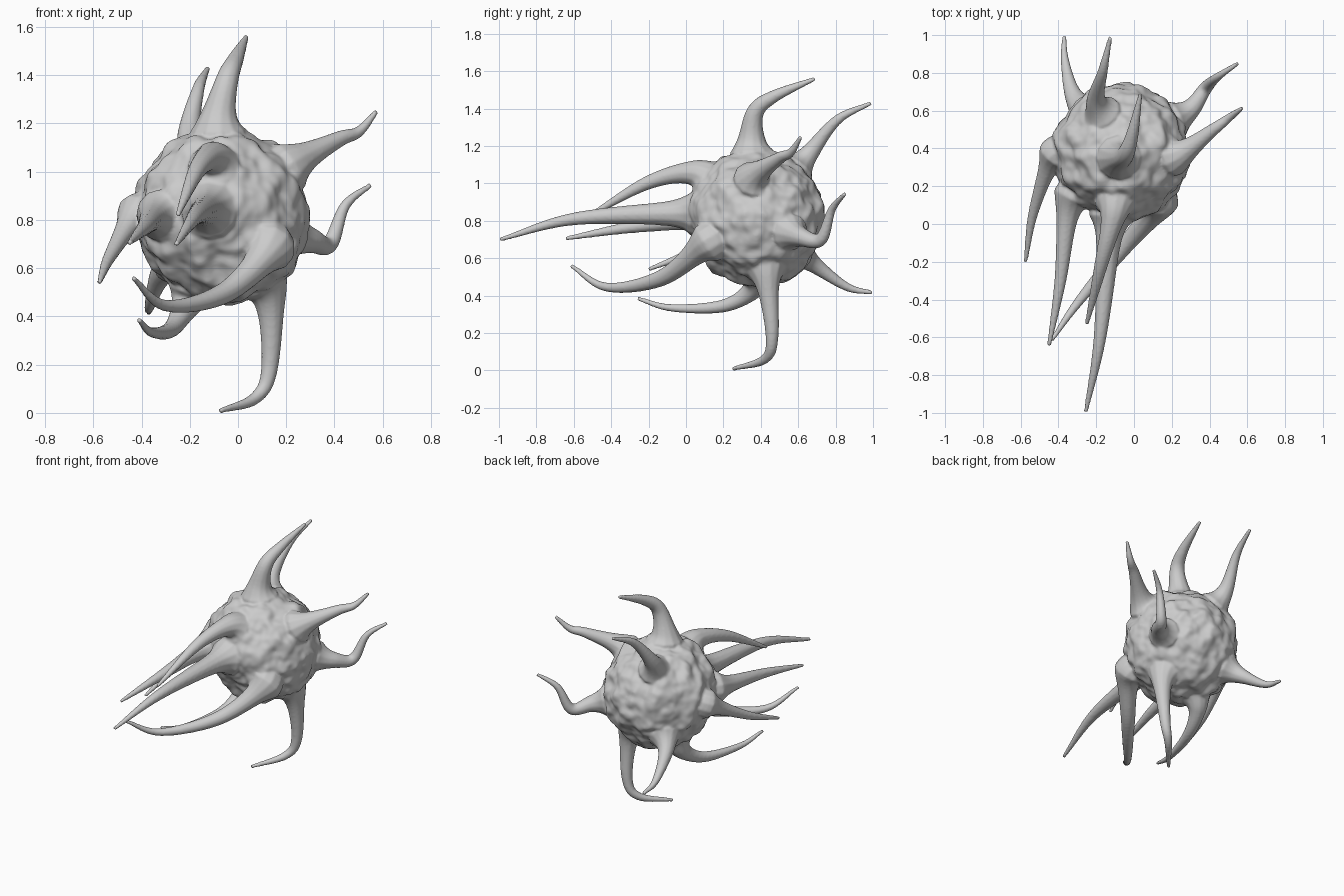
import bpy, bmesh, math
from mathutils import Vector, noise

if "Cube" in bpy.data.objects:
    bpy.data.objects.remove(bpy.data.objects["Cube"])

CENTER = Vector((-0.068, 0.38, 0.815))
RADIUS = 0.358
parts = []


def spline(p, steps=12):
    """Smooth path through the given points."""
    p = [2 * p[0] - p[1]] + p + [2 * p[-1] - p[-2]]
    out = []
    for i in range(1, len(p) - 2):
        a, b, c, d = p[i - 1:i + 3]
        for k in range(steps):
            t = k / steps
            out.append(0.5 * (2 * b + (c - a) * t + (2 * a - 5 * b + 4 * c - d) * t * t
                              + (3 * b - a - 3 * c + d) * t ** 3))
    return out + [p[-2]]


def tentacle(name, thickness, *points):
    """Tapering horn, rooted inside the body, flaring where it leaves the body."""
    points = [Vector(q) for q in points]
    path = spline([CENTER.lerp(points[0], 0.65)] + points)
    lengths = [0]
    for a, b in zip(path, path[1:]):
        outside = (b - CENTER).length > RADIUS
        lengths.append(lengths[-1] + ((b - a).length if outside else 0))
    curve = bpy.data.curves.new(name, 'CURVE')
    curve.dimensions = '3D'
    curve.bevel_depth = 1
    curve.bevel_resolution = 4
    curve.use_fill_caps = True
    s = curve.splines.new('POLY')
    s.points.add(len(path) - 1)
    for point, co, run in zip(s.points, path, lengths):
        point.co = (*co, 1)
        t = run / lengths[-1]
        point.radius = thickness * (1 - t) + 0.011 + 0.05 * math.exp(-run / 0.055)
    ob = bpy.data.objects.new(name, curve)
    bpy.context.collection.objects.link(ob)
    parts.append(ob)


# lumpy round body
bm = bmesh.new()
bmesh.ops.create_icosphere(bm, subdivisions=6, radius=1)
for v in bm.verts:
    d = v.co.normalized()
    bump = sum(0.026 / k * noise.noise(d * 3 * k) for k in (1, 1.7, 3))
    v.co = CENTER + d * (RADIUS + bump)
mesh = bpy.data.meshes.new("spiny_body")
bm.to_mesh(mesh)
bm.free()
body = bpy.data.objects.new("spiny_body", mesh)
bpy.context.collection.objects.link(body)

# upper tentacles
tentacle("top_tentacle", 0.056, (-.08, .35, 1.22), (-.045, .37, 1.38), (-.01, .47, 1.465), (.035, .69, 1.56))
tentacle("back_top_tentacle", 0.042, (-.2, .66, 1.16), (-.165, .81, 1.34), (-.125, .99, 1.43))
# right side tentacles
tentacle("right_upper_tentacle", 0.048, (.24, .37, 1.04), (.42, .5, 1.135), (.5, .56, 1.165), (.575, .615, 1.25))
tentacle("right_lower_tentacle", 0.04, (.3, .61, .715), (.38, .72, .7), (.445, .78, .86), (.55, .85, .945))
# lower and left tentacles
tentacle("bottom_tentacle", 0.046, (.13, .435, .47), (.13, .46, .18), (.07, .42, .06), (-.075, .25, .008))
tentacle("back_low_tentacle", 0.04, (-.32, .68, .57), (-.365, .86, .447), (-.37, .997, .415))
tentacle("left_tentacle", 0.036, (-.42, .36, .81), (-.53, .07, .65), (-.575, -.2, .54))
tentacle("left_low_tentacle", 0.036, (-.22, .36, .44), (-.28, .2, .345), (-.36, -.08, .335), (-.41, -.26, .385))
# forward reaching tentacles
tentacle("front_long_tentacle", 0.058, (-.13, -.05, .84), (-.18, -.6, .81), (-.255, -.995, .7))
tentacle("front_upper_tentacle", 0.048, (-.11, .04, 1.055), (-.17, -.2, 1.005), (-.25, -.53, .82))
tentacle("front_left_tentacle", 0.047, (-.34, .1, .815), (-.39, -.3, .765), (-.45, -.645, .705))
tentacle("front_low_tentacle", 0.052, (.12, .1, .67), (-.06, -.13, .495), (-.3, -.42, .445), (-.435, -.615, .56))

# fuse everything into one organic skin
bpy.ops.object.select_all(action='DESELECT')
for ob in parts:
    ob.select_set(True)
bpy.context.view_layer.objects.active = parts[0]
bpy.ops.object.convert(target='MESH')
body.select_set(True)
bpy.context.view_layer.objects.active = body
bpy.ops.object.join()
remesh = body.modifiers.new("fuse", 'REMESH')
remesh.mode = 'VOXEL'
remesh.voxel_size = 0.008
remesh.use_smooth_shade = True
smooth = body.modifiers.new("soften", 'SMOOTH')
smooth.factor = 0.5
smooth.iterations = 5
